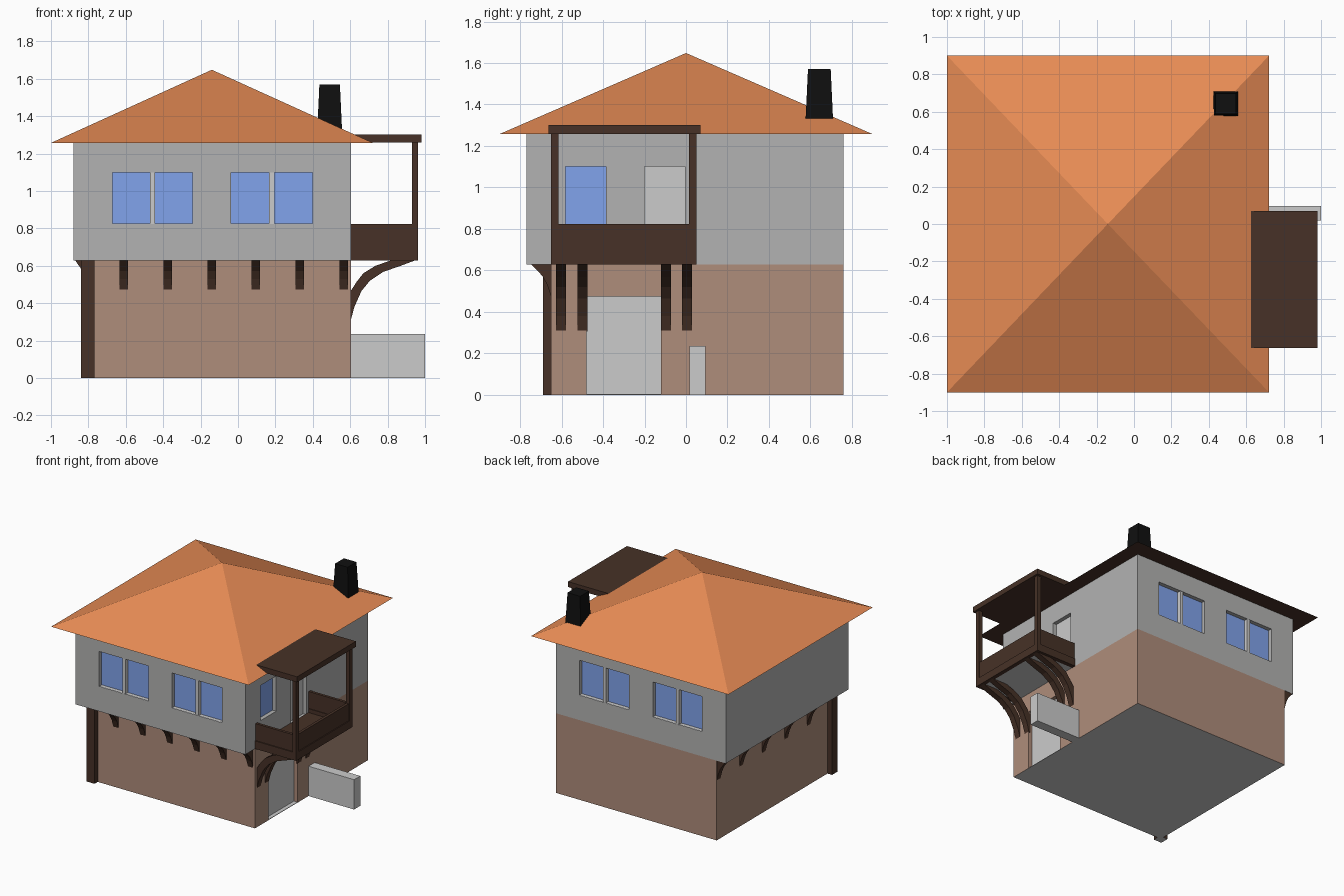
import bpy, bmesh
from mathutils import Vector

if "Cube" in bpy.data.objects:
    bpy.data.objects.remove(bpy.data.objects["Cube"])


def mat(name, r, g, b):
    m = bpy.data.materials.new(name)
    m.diffuse_color = (r, g, b, 1)
    m.use_nodes = True
    m.node_tree.nodes["Principled BSDF"].inputs["Base Color"].default_value = m.diffuse_color
    return m


PLASTER = mat("plaster", 0.45, 0.45, 0.447)
BRICK = mat("clay_wall", 0.428, 0.266, 0.198)
TILE = mat("roof_tile", 0.80, 0.26, 0.09)
WOOD = mat("dark_wood", 0.063, 0.031, 0.020)
GLASS = mat("glass", 0.22, 0.367, 0.838)
BLACK = mat("black", 0.005, 0.005, 0.005)
STONE = None  # plain grey, no material


def finish(name, bm, material, under):
    bmesh.ops.recalc_face_normals(bm, faces=bm.faces)
    me = bpy.data.meshes.new(name)
    if material or under:
        me.materials.append(material)
    if under != material:
        me.materials.append(under)
        for f in bm.faces:
            if f.normal.z < -0.9:
                f.material_index = 1
    bm.to_mesh(me)
    bm.free()
    ob = bpy.data.objects.new(name, me)
    bpy.context.collection.objects.link(ob)
    return ob


def add_box(bm, x, y, z, taper=1.0):
    vs = bmesh.ops.create_cube(bm, size=1)["verts"]
    for v in vs:
        k = taper if v.co.z > 0 else 1.0
        v.co = Vector(((x[0] + x[1]) / 2 + v.co.x * k * (x[1] - x[0]),
                       (y[0] + y[1]) / 2 + v.co.y * k * (y[1] - y[0]),
                       (z[0] + z[1]) / 2 + v.co.z * (z[1] - z[0])))


def box(name, x, y, z, material, grey_under=False, taper=1.0):
    bm = bmesh.new()
    add_box(bm, x, y, z, taper)
    return finish(name, bm, material, STONE if grey_under else material)


def prism(name, profile, lo, hi, place, material):
    """Extrude an (out, z) profile between lo and hi; place maps (out, along, z)."""
    bm = bmesh.new()
    a = [bm.verts.new(place(o, lo, z)) for o, z in profile]
    b = [bm.verts.new(place(o, hi, z)) for o, z in profile]
    bm.faces.new(a)
    bm.faces.new(b[::-1])
    n = len(a)
    for i in range(n):
        bm.faces.new((a[i], b[i], b[(i + 1) % n], a[(i + 1) % n]))
    return finish(name, bm, material, material)


def carve(ob, boxes, material):
    bm = bmesh.new()
    for b in boxes:
        add_box(bm, *b)
    cutter = finish("cutter", bm, material, material)
    cutter.hide_render = True
    m = ob.modifiers.new("openings", "BOOLEAN")
    m.operation = "DIFFERENCE"
    m.solver = "EXACT"
    m.object = cutter
    bpy.context.view_layer.objects.active = ob
    bpy.ops.object.modifier_apply(modifier=m.name)
    bpy.data.objects.remove(cutter)


# Storeys
W = 0.603   # right wall
J = 0.628   # floor level of the upper storey
E = 1.257   # eaves
lower = box("lower_storey", (-0.80, W), (-0.65, 0.76), (0, J), BRICK, True)
upper = box("upper_storey", (-0.88, W), (-0.77, 0.76), (J, E), PLASTER, True)

# Openings: windows front and back, balcony door and window, street door
D = 0.04
WZ = (0.823, 1.10)
WINDOWS = [(-0.672, -0.243), (-0.037, 0.398)]
FACES = [("front", -0.77, 1), ("back", 0.76, -1)]
cuts = [((W - D, 0.70), (-0.58, -0.385), WZ),
        ((W - D, 0.70), (-0.20, -0.005), (0.65, 1.10))]
for side, y, s in FACES:
    for x in WINDOWS:
        cuts.append((x, sorted((y - s * 0.1, y + s * D)), WZ))
carve(upper, cuts, PLASTER)
carve(lower, [((W - D, 0.70), (-0.48, -0.12), (-0.1, 0.475))], BRICK)

# Panes, mullions, sills and doors
for side, y, s in FACES:
    for i, x in enumerate(WINDOWS):
        mid = sum(x) / 2
        box(f"{side}_window_pane_{i}", x, sorted((y + s * 0.032, y + s * 0.045)), WZ, GLASS)
        box(f"{side}_window_mullion_{i}", (mid - 0.014, mid + 0.014),
            sorted((y + s * 0.002, y + s * 0.04)), WZ, STONE)
        box(f"{side}_window_sill_{i}", x, sorted((y + s * 0.001, y + s * 0.04)),
            (0.820, 0.825), STONE)
box("balcony_window_pane", (W - 0.045, W - 0.032), (-0.58, -0.385), WZ, GLASS)
box("balcony_door", (W - 0.045, W - 0.032), (-0.20, -0.005), (0.65, 1.10), STONE)
box("street_door", (W - 0.045, W - 0.032), (-0.48, -0.12), (0, 0.475), STONE)
box("door_step", (W - 0.04, W - 0.001), (-0.48, -0.12), (0, 0.004), STONE)

# Pyramid roof with dark underside
bm = bmesh.new()
base = [bm.verts.new(c) for c in
        ((-1, -0.9, E), (0.722, -0.9, E), (0.722, 0.9, E), (-1, 0.9, E))]
apex = bm.verts.new((-0.14, 0, 1.648))
bm.faces.new(base[::-1])
for i in range(4):
    bm.faces.new((base[i], base[(i + 1) % 4], apex))
finish("roof", bm, TILE, WOOD)

# Tapered chimney
box("chimney", (0.424, 0.556), (0.577, 0.709), (1.33, 1.57), BLACK, taper=0.83)

# Corner post and jetty brackets
box("corner_post", (-0.84, -0.768), (-0.69, -0.62), (0, J), WOOD, True)


def bracket(reach):
    return [(-0.02, J), (reach, J), (reach * 0.45, 0.573),
            (reach * 0.2, 0.53), (0, 0.473), (-0.02, 0.473)]


def front_place(o, a, z):
    return (a, -0.65 - o, z)


def left_place(o, a, z):
    return (-0.80 - o, a, z)


for i in range(6):
    x = -0.61 + 0.235 * i
    prism(f"front_bracket_{i}", bracket(0.095), x - 0.023, x + 0.023, front_place, WOOD)
for i in range(5):
    y = 0.735 - 0.28 * i
    prism(f"left_bracket_{i}", bracket(0.07), y - 0.023, y + 0.023, left_place, WOOD)

# Balcony: floor, base beams, panels, posts, canopy
box("balcony_floor", (W, 0.955), (-0.645, 0.045), (J + 0.001, 0.66), WOOD, True)
for side, y0, y1, p0, p1 in (("front", -0.65, -0.615, -0.642, -0.62),
                             ("back", 0.015, 0.05, 0.02, 0.042)):
    box(f"balcony_{side}_beam", (W, 0.963), (y0, y1), (J, 0.69), WOOD)
    box(f"balcony_{side}_panel", (W, 0.94), (p0, p1), (0.68, 0.823), WOOD)
    box(f"balcony_{side}_post", (0.93, 0.963), (y0, y1), (J, 1.27), WOOD)
box("balcony_outer_beam", (0.93, 0.963), (-0.65, 0.05), (J, 0.69), WOOD)
box("balcony_outer_panel", (0.934, 0.956), (-0.63, 0.03), (0.68, 0.823), WOOD)
box("balcony_canopy", (0.61, 0.98), (-0.664, 0.07), (1.258, 1.301), WOOD)

# Curved balcony braces
BRACE = [(0.59, 0.305), (0.602, 0.305), (0.622, 0.38), (0.66, 0.465), (0.705, 0.52),
         (0.775, 0.567), (0.87, 0.60), (0.95, 0.63), (0.82, 0.63),
         (0.735, 0.60), (0.67, 0.56), (0.635, 0.515), (0.602, 0.465), (0.59, 0.465)]
for i, y in enumerate((-0.603, -0.50, -0.097, 0.005)):
    prism(f"balcony_brace_{i}", BRACE, y - 0.024, y + 0.024,
          lambda o, a, z: (o, a, z), WOOD)

# Low garden wall
box("garden_wall", (0.59, 1.0), (0.018, 0.095), (0, 0.235), STONE)
